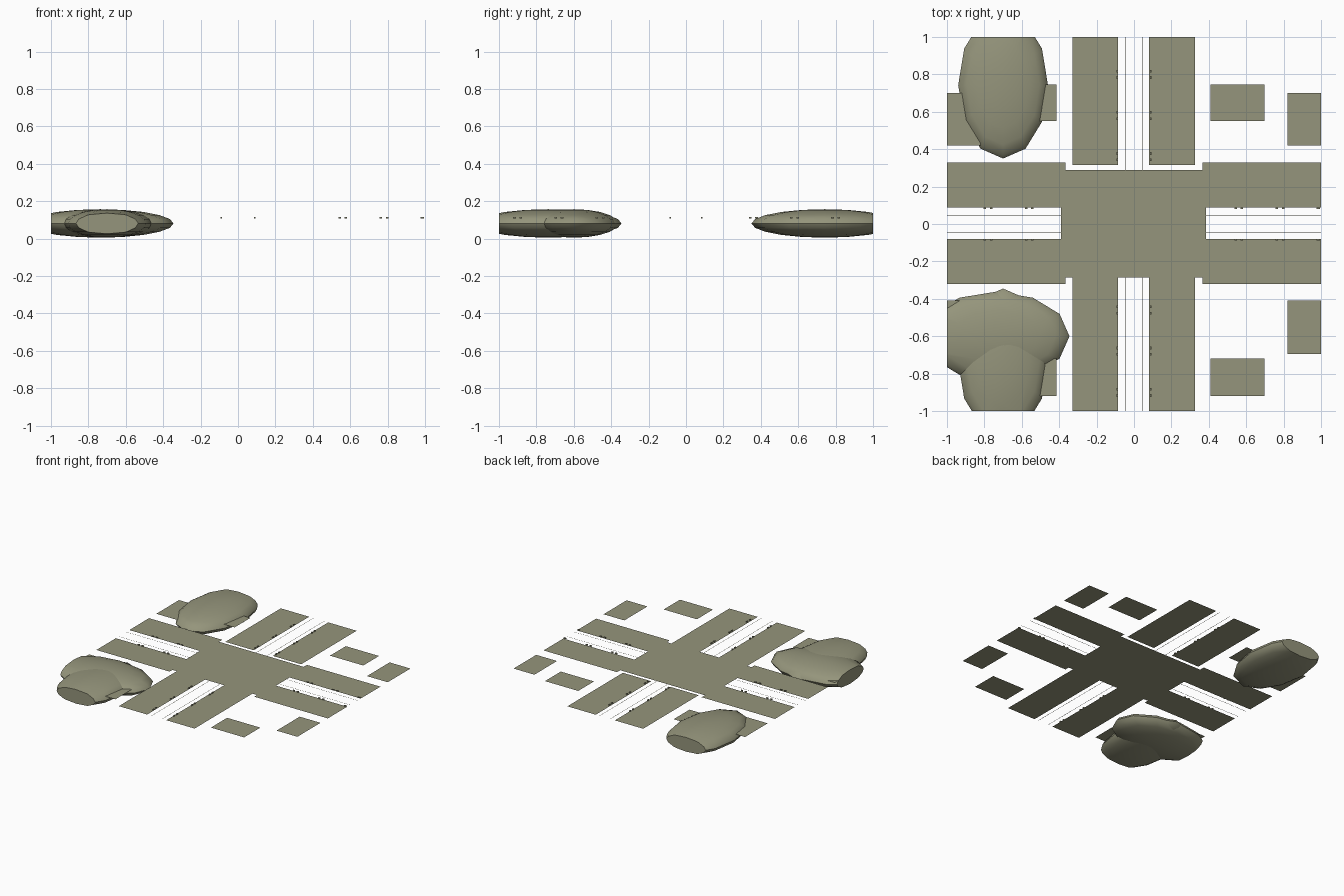
import bpy, bmesh, math
from mathutils import Matrix

if "Cube" in bpy.data.objects:
    bpy.data.objects.remove(bpy.data.objects["Cube"])

Z = 0.105          # level of the flat paving
mat = bpy.data.materials.new("olive")
mat.diffuse_color = (0.30, 0.30, 0.20, 1)
mat.use_nodes = True
mat.node_tree.nodes["Principled BSDF"].inputs["Base Color"].default_value = mat.diffuse_color


def finish(bm, name, smooth=False):
    me = bpy.data.meshes.new(name)
    bm.to_mesh(me)
    bm.free()
    me.materials.append(mat)
    ob = bpy.data.objects.new(name, me)
    bpy.context.collection.objects.link(ob)
    if smooth:
        bpy.ops.object.select_all(action='DESELECT')
        bpy.context.view_layer.objects.active = ob
        ob.select_set(True)
        bpy.ops.object.shade_smooth_by_angle(angle=math.radians(50))
    return ob


def rect(bm, x0, x1, y0, y1, z=Z):
    bm.faces.new([bm.verts.new(p) for p in
                  ((x0, y0, z), (x1, y0, z), (x1, y1, z), (x0, y1, z))])


def sheet(name, rects, z=Z):
    bm = bmesh.new()
    for r in rects:
        rect(bm, *r, z)
    return finish(bm, name)


# crossing plaza and the paved strips along each arm
sheet("plaza", [(-0.39, 0.385, -0.285, 0.29)])
sheet("north_strips", [(-0.33, -0.085, 0.315, 1), (0.08, 0.325, 0.315, 1)])
sheet("south_strips", [(-0.33, -0.085, -1, -0.285), (0.08, 0.325, -1, -0.285)])
sheet("west_strips", [(-1, -0.367, 0.087, 0.33), (-1, -0.367, -0.32, -0.08)])
sheet("east_strips", [(0.365, 1, 0.087, 0.33), (0.365, 1, -0.32, -0.08)])

# detached plots, two per corner
sheet("plots", [(0.41, 0.697, 0.55, 0.745), (0.41, 0.697, -0.92, -0.72),
                (-0.70, -0.415, 0.55, 0.745), (-0.70, -0.415, -0.92, -0.72),
                (0.82, 1, 0.42, 0.70), (0.82, 1, -0.695, -0.41),
                (-1, -0.82, 0.42, 0.70), (-1, -0.82, -0.695, -0.41)])

# thin kerb lines with rounded inner corners, one per quadrant
bm = bmesh.new()
c, r, w = 0.046, 0.03, 0.0015
for sx in (-1, 1):
    for sy in (-1, 1):
        path = [(1, c, 0, 1)]
        for i in range(7):
            a = math.radians(-90 - 15 * i)
            path.append((c + r + r * math.cos(a), c + r + r * math.sin(a),
                         -math.cos(a), -math.sin(a)))
        path.append((c, 1, 1, 0))
        rows = [[bm.verts.new((sx * (x + s * nx), sy * (y + s * ny), Z + 0.001))
                 for s in (-w, w)] for x, y, nx, ny in path]
        for p, q in zip(rows, rows[1:]):
            bm.faces.new((p[0], q[0], q[1], p[1]))
bmesh.ops.recalc_face_normals(bm, faces=bm.faces)
finish(bm, "kerb_lines")

# zebra bars
sheet("crosswalk", [(0.052, 0.08, y - 0.003, y + 0.003)
                    for y in [-0.04 + 0.0115 * i for i in range(8)]], Z + 0.001)

# small paired blocks along the strip edges
bm = bmesh.new()


def block(x, y, lx, ly):
    bmesh.ops.create_cube(bm, size=1, matrix=Matrix.Translation((x, y, 0.111))
                          @ Matrix.Diagonal((lx, ly, 0.008, 1)))


for s in (-0.09, 0.09):
    for t in (0.36, 0.58, 0.80, -0.46, -0.68, -0.90):
        for d in (-0.017, 0.017):
            block(s, t + d, 0.008, 0.014)
    for t in (0.56, 0.78, -0.56, -0.78):
        for d in (-0.017, 0.017):
            block(t + d, s * 0.95, 0.014, 0.008)
    block(0.986, s * 0.95, 0.018, 0.008)
finish(bm, "edge_blocks")


# flattened mounds, cut flush with the tile border
def mound(name, x, y, rx, ry):
    bm = bmesh.new()
    bmesh.ops.create_uvsphere(bm, u_segments=12, v_segments=10, radius=1,
                              matrix=Matrix.Translation((x, y, 0.081))
                              @ Matrix.Diagonal((rx, ry, 0.076, 1)))
    for n in ((1, 0, 0), (-1, 0, 0), (0, 1, 0), (0, -1, 0)):
        res = bmesh.ops.bisect_plane(
            bm, geom=bm.verts[:] + bm.edges[:] + bm.faces[:],
            plane_co=n, plane_no=n, clear_outer=True)
        cut = [e for e in res["geom_cut"] if isinstance(e, bmesh.types.BMEdge)]
        if cut:
            bmesh.ops.edgeloop_fill(bm, edges=cut)
    bmesh.ops.recalc_face_normals(bm, faces=bm.faces)
    finish(bm, name, True)


mound("north_west_mound", -0.70, 0.742, 0.24, 0.392)
mound("south_west_mound", -0.70, -0.737, 0.24, 0.392)
mound("west_mound", -0.737, -0.60, 0.392, 0.238)
